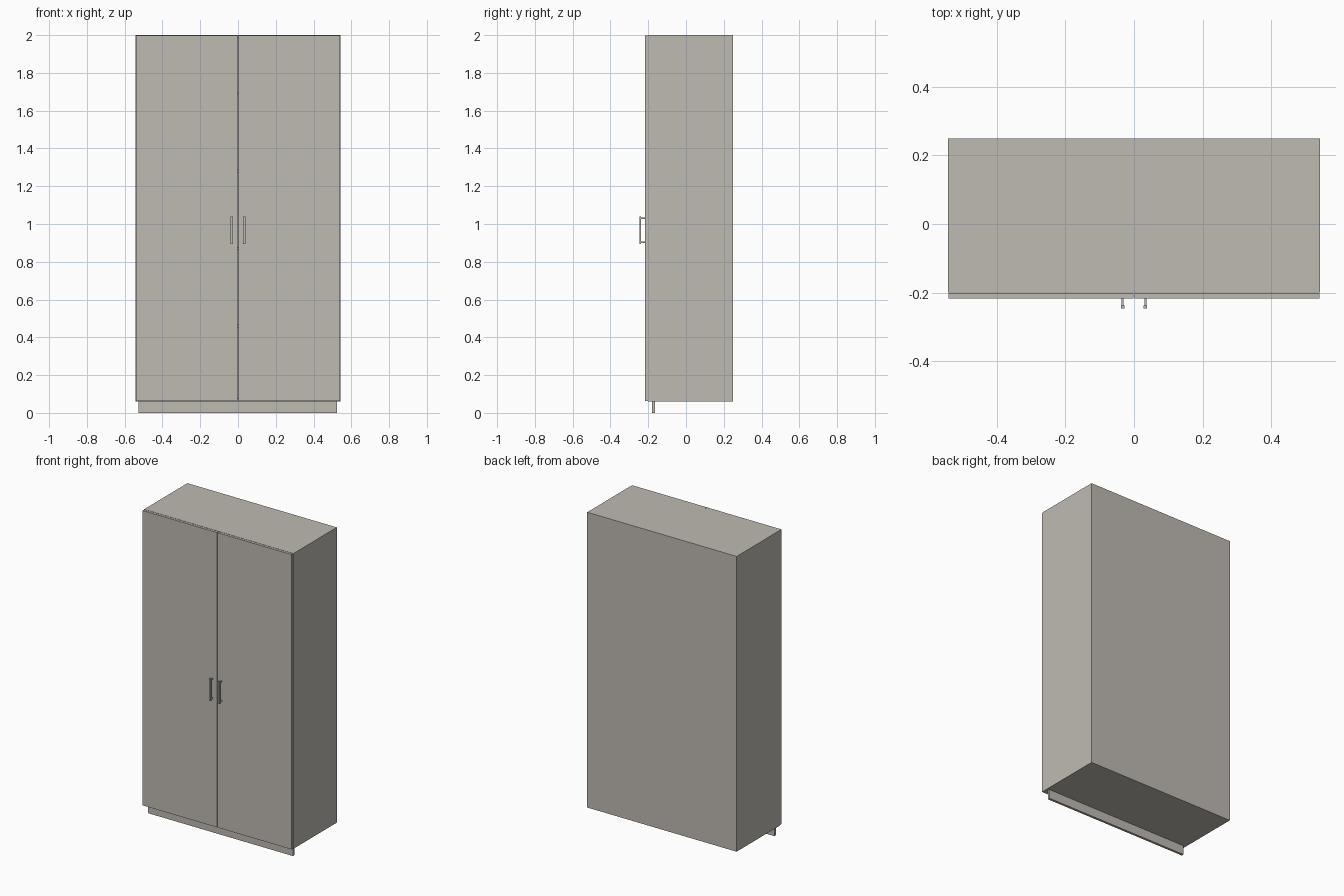
import bpy
import bmesh
from mathutils import Vector

# Remove the default cube
default = bpy.data.objects.get("Cube")
if default:
    bpy.data.objects.remove(default, do_unlink=True)

# Single painted finish
finish = bpy.data.materials.new("warm_grey")
finish.use_nodes = True
colour = (0.52, 0.495, 0.45, 1)
finish.diffuse_color = colour
bsdf = next(n for n in finish.node_tree.nodes if n.type == "BSDF_PRINCIPLED")
bsdf.inputs["Base Color"].default_value = colour
bsdf.inputs["Roughness"].default_value = 0.6


def panels(name, *boxes):
    """One object made of boxes, each given as x, y and z ranges."""
    bm = bmesh.new()
    for ranges in boxes:
        low, high = (Vector(corner) for corner in zip(*ranges))
        made = bmesh.ops.create_cube(bm, size=1)["verts"]
        bmesh.ops.scale(bm, vec=high - low, verts=made)
        bmesh.ops.translate(bm, vec=(low + high) / 2, verts=made)
    mesh = bpy.data.meshes.new(name)
    bm.to_mesh(mesh)
    bm.free()
    mesh.materials.append(finish)
    obj = bpy.data.objects.new(name, mesh)
    bpy.context.collection.objects.link(obj)
    return obj


def span(centre, size):
    return (centre - size / 2, centre + size / 2)


half = 0.543
base, top = 0.06, 2.0
front, back = -0.20, 0.25
board = 0.016
inner = half - board
depth = (front, back)

# Carcass: sides, top, bottom and back
for side, sign in (("left", 1), ("right", -1)):
    panels(side + "_side", (sorted((sign * inner, sign * half)), depth, (base, top)))
panels("top_panel", ((-inner, inner), depth, (top - board, top)))
panels("bottom_panel", ((-inner, inner), depth, (base, base + board)))
panels("back_panel", ((-inner, inner), (back - board, back),
                      (base + board, top - board)))

# Shelves
for i in range(4):
    panels(f"shelf_{i + 1}", ((-inner, inner), (front, back - board),
                              span(0.46 + i * 0.41, board)))

# Recessed plinth board
panels("plinth", ((-0.527, 0.525), (-0.18, -0.164), (0, base)))

# Doors and their bar handles
door_front = -0.217
for side, sign in (("left", 1), ("right", -1)):
    panels(side + "_door", (sorted((sign * 0.002, sign * 0.541)),
                            (door_front, front - 0.001), (base + 0.002, top - 0.001)))
    x = sign * 0.033
    posts = [(span(x, 0.006), (-0.238, door_front), span(z, 0.007))
             for z in (0.904, 1.031)]
    panels(side + "_handle",
           (span(x, 0.011), (-0.247, -0.237), (0.895, 1.04)), *posts)
